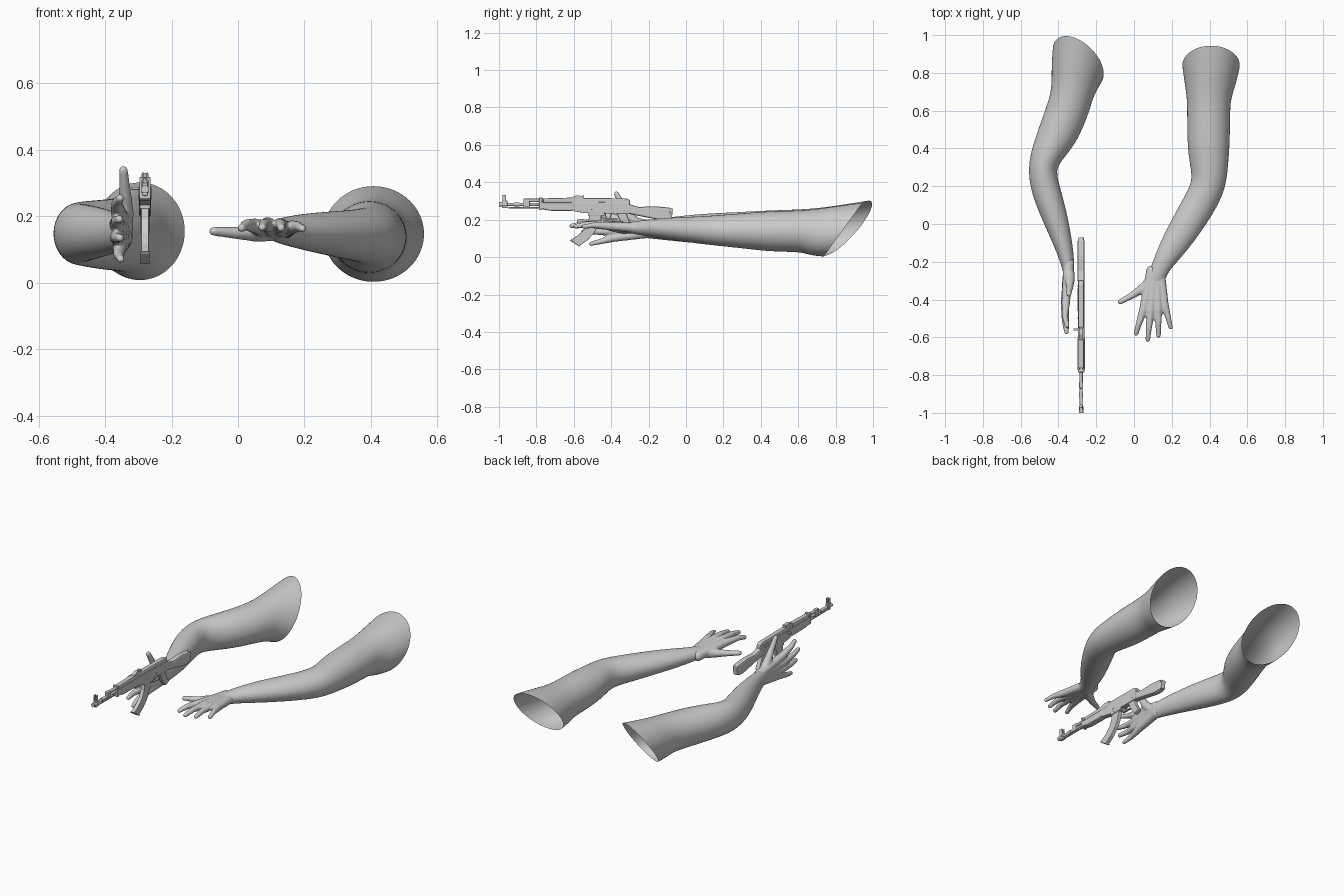
import bpy, bmesh, math
from mathutils import Vector, Matrix

grey = bpy.data.materials.new("plain_grey")
grey.diffuse_color = (0.6, 0.6, 0.6, 1)


def finish(name, bm, smooth=True):
    me = bpy.data.meshes.new(name)
    bm.to_mesh(me)
    bm.free()
    me.materials.append(grey)
    for p in me.polygons:
        p.use_smooth = smooth
    ob = bpy.data.objects.new(name, me)
    bpy.context.collection.objects.link(ob)
    return ob


# ---------- arms: open lofts of elliptical rings ----------
def arm(name, rings, n=16):
    """ring = centre x, y, z, half width, half height, yaw in degrees, backward lean"""
    bm = bmesh.new()
    loops = []
    for x, y, z, w, h, yaw, lean in rings:
        c, s = math.cos(math.radians(yaw)), math.sin(math.radians(yaw))
        loop = []
        for k in range(n):
            a = 2 * math.pi * k / n
            u, v = 1.025 * w * math.cos(a), 1.025 * h * math.sin(a)
            loop.append(bm.verts.new((x + u * c, y + u * s + lean * v, z + v)))
        loops.append(loop)
    for a, b in zip(loops, loops[1:]):
        for k in range(n):
            j = (k + 1) % n
            bm.faces.new((a[k], a[j], b[j], b[k]))
    ob = finish(name, bm)
    sub = ob.modifiers.new("smooth", 'SUBSURF')
    sub.levels = sub.render_levels = 2


arm("right_arm", [
    (.408, .84, .147, .152, .144, 0, .72),
    (.405, .76, .143, .138, .135, 0, .6),
    (.397, .67, .140, .117, .118, 0, .35),
    (.395, .60, .138, .113, .110, 0, .1),
    (.395, .45, .138, .113, .108, 0, 0),
    (.395, .32, .140, .104, .095, -6, 0),
    (.400, .21, .142, .088, .085, -15, 0),
    (.345, .10, .143, .090, .075, -28, 0),
    (.220, -.10, .153, .077, .058, -30, 0),
    (.143, -.22, .156, .049, .042, -28, 0),
    (.117, -.29, .157, .045, .032, -15, 0),
    (.108, -.34, .160, .040, .020, 0, 0)])

arm("left_arm", [
    (-.295, .86, .155, .150, .147, -26, .8),
    (-.310, .79, .150, .135, .135, -20, .6),
    (-.325, .70, .147, .112, .118, -12, .3),
    (-.345, .62, .145, .112, .110, -12, .1),
    (-.403, .47, .145, .108, .105, -22, 0),
    (-.465, .36, .148, .085, .097, -14, 0),
    (-.488, .28, .148, .072, .092, 0, 0),
    (-.468, .18, .150, .078, .086, 13, 0),
    (-.417, .03, .152, .067, .075, 16, 0),
    (-.370, -.12, .150, .047, .058, 16, 0),
    (-.346, -.23, .150, .033, .046, 10, 0),
    (-.347, -.30, .150, .020, .040, 0, 0)])

# ---------- hands: digit chains fused into one skin ----------
# across the palm, along the fingers, towards the back of the hand, radius
DIGITS = [
    [(-.022, -.03, 0, .030), (-.064, .17, .016, .024), (-.090, .25, .020, .0165), (-.104, .30, .010, .013)],
    [(-.008, -.03, 0, .030), (-.026, .175, .020, .024), (-.036, .27, .022, .0165), (-.042, .332, .012, .013)],
    [(.010, -.03, 0, .030), (.012, .17, .018, .024), (.014, .25, .020, .0165), (.015, .31, .010, .013)],
    [(.022, -.03, 0, .028), (.048, .15, .012, .022), (.066, .215, .015, .0155), (.079, .268, .008, .012)],
    [(-.010, 0, 0, .030), (-.060, .055, -.005, .027), (-.120, .095, -.005, .019), (-.188, .132, 0, .014)],
]


def hand(name, wrist, across, back):
    across, back, along = Vector(across), Vector(back), Vector((0, -1, 0))
    bm = bmesh.new()
    for digit in DIGITS:
        for p, q in zip(digit, digit[1:]):
            steps = 12
            for i in range(steps + 1):
                u, v, w, r = Vector(p).lerp(Vector(q), i / steps)
                c = Vector(wrist) + across * u + along * v + back * w
                bmesh.ops.create_icosphere(bm, subdivisions=2, radius=r, matrix=Matrix.Translation(c))
    ob = finish(name, bm)
    rm = ob.modifiers.new("fuse", 'REMESH')
    rm.mode = 'VOXEL'
    rm.voxel_size = .005
    rm.use_smooth_shade = True
    sm = ob.modifiers.new("relax", 'SMOOTH')
    sm.factor, sm.iterations = .5, 5


hand("right_hand", (.115, -.28, .155), (1, 0, 0), (0, 0, 1))
hand("left_hand", (-.345, -.24, .150), (0, 0, -1), (-1, 0, 0))

# ---------- rifle ----------
GX = -.28


def plate(name, outline, half, bevel=.004, x=GX):
    """Side outline of (y, z) points, given thickness across x."""
    bm = bmesh.new()
    f = bm.faces.new([bm.verts.new((x - half, y, z)) for y, z in outline])
    ext = bmesh.ops.extrude_face_region(bm, geom=[f])
    vs = [e for e in ext['geom'] if isinstance(e, bmesh.types.BMVert)]
    bmesh.ops.translate(bm, verts=vs, vec=(2 * half, 0, 0))
    bmesh.ops.recalc_face_normals(bm, faces=bm.faces)
    ob = finish(name, bm, False)
    if bevel:
        b = ob.modifiers.new("bevel", 'BEVEL')
        b.width, b.segments = bevel, 2
    return ob


def block(name, y0, y1, z0, z1, half, bevel=.003, x=GX):
    return plate(name, [(y0, z0), (y1, z0), (y1, z1), (y0, z1)], half, bevel, x)


def rod(name, y0, y1, z, r, x=GX):
    bm = bmesh.new()
    m = Matrix.Translation((x, (y0 + y1) / 2, z)) @ Matrix.Rotation(math.pi / 2, 4, 'X')
    bmesh.ops.create_cone(bm, cap_ends=True, segments=16, radius1=r, radius2=r, depth=y1 - y0, matrix=m)
    ob = finish(name, bm)
    for p in ob.data.polygons:
        p.use_smooth = len(p.vertices) == 4


# barrel group
rod("barrel", -.99, -.55, .282, .008)
rod("muzzle", -1.0, -.965, .282, .012)
rod("cleaning_rod", -.95, -.76, .264, .004)
rod("gas_tube", -.86, -.58, .303, .009)
rod("barrel_collar", -.92, -.89, .282, .011)
block("gas_block", -.87, -.835, .268, .312, .010)
block("front_sight_base", -.985, -.955, .262, .302, .009)
for s in (-1, 1):
    block("front_sight_ear", -.982, -.962, .298, .332, .002, 0, GX + s * .007)
rod("front_sight_post", -.975, -.969, .312, .004)

# handguard and its bands
plate("lower_handguard", [(-.775, .258), (-.73, .248), (-.62, .246), (-.60, .252), (-.60, .292), (-.775, .292)], .020, .007)
plate("upper_handguard", [(-.765, .290), (-.61, .290), (-.61, .318), (-.765, .314)], .015, .007)
block("handguard_band", -.785, -.768, .252, .318, .017)

# receiver
plate("receiver", [(-.61, .248), (-.54, .235), (-.30, .232), (-.30, .292), (-.61, .296)], .017, .003)
plate("dust_cover", [(-.55, .288), (-.30, .284), (-.30, .306), (-.32, .314), (-.55, .316)], .015, .007)
plate("rear_sight", [(-.615, .29), (-.545, .29), (-.545, .318), (-.57, .330), (-.585, .330), (-.615, .318)], .011, .002)
block("sight_notch", -.555, -.545, .312, .330, .010, .001)
block("charging_handle", -.565, -.552, .280, .289, .012, .002, GX - .028)
block("selector_lever", -.46, -.34, .272, .280, .002, 0, GX - .018)
block("magazine_well", -.525, -.435, .222, .245, .016)
for y in (-.50, -.41, -.33):
    block("rivet", y - .004, y + .004, .250, .258, .019, .001)

# curved magazine with a floor plate
plate("magazine", [(-.515, .24), (-.522, .19), (-.543, .15), (-.575, .118), (-.618, .092),
                   (-.570, .060), (-.525, .092), (-.49, .130), (-.465, .175), (-.447, .24)], .012, .003)
plate("magazine_floor", [(-.622, .094), (-.617, .087), (-.571, .056), (-.565, .061)], .014, .001)

# trigger group and grip
plate("trigger_guard", [(-.435, .235), (-.430, .200), (-.365, .200), (-.365, .206), (-.424, .206), (-.429, .235)], .006, 0)
plate("trigger", [(-.405, .235), (-.408, .212), (-.402, .212), (-.395, .235)], .003, 0)
plate("pistol_grip", [(-.375, .236), (-.318, .236), (-.308, .205), (-.282, .155), (-.318, .142), (-.348, .185)], .014, .007)

# stock and butt plate
plate("stock", [(-.31, .284), (-.25, .268), (-.17, .272), (-.08, .264),
                (-.085, .200), (-.13, .197), (-.21, .212), (-.31, .232)], .018, .009)
plate("butt_plate", [(-.086, .262), (-.070, .258), (-.076, .205), (-.090, .203)], .015, .004)
